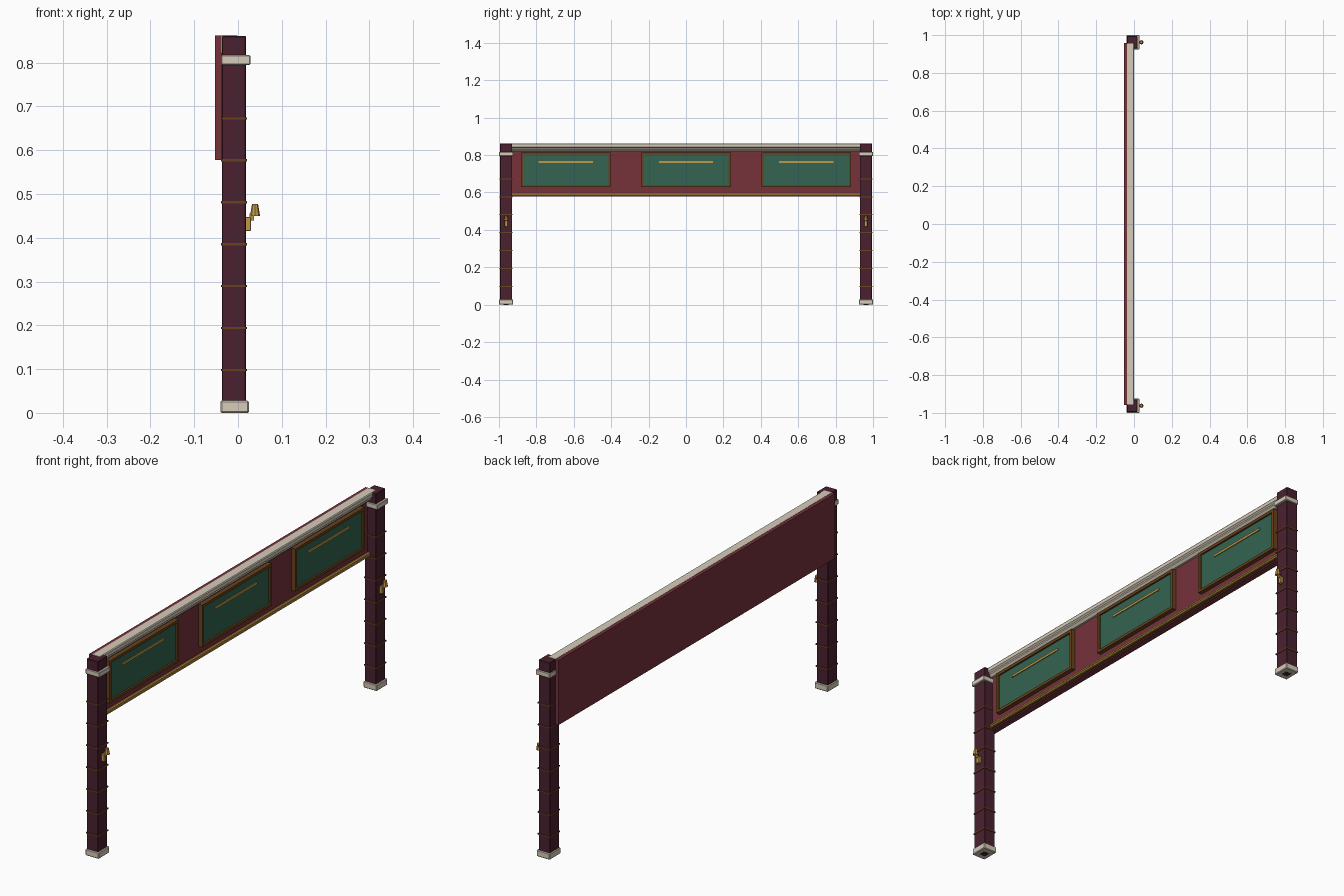
import bpy
import bmesh

cube = bpy.data.objects.get("Cube")
if cube:
    bpy.data.objects.remove(cube, do_unlink=True)


def material(name, code):
    def linear(c):
        return c / 12.92 if c <= 0.04045 else ((c + 0.055) / 1.055) ** 2.4
    rgb = [linear(int(code[i:i + 2], 16) / 255) for i in (0, 2, 4)]
    mat = bpy.data.materials.new(name)
    mat.use_nodes = True
    mat.diffuse_color = (*rgb, 1)
    bsdf = next(n for n in mat.node_tree.nodes if n.type == "BSDF_PRINCIPLED")
    bsdf.inputs["Base Color"].default_value = (*rgb, 1)
    return mat


maroon = material("dark maroon", "4a202f")
red = material("panel red", "76323b")
green = material("deep green", "336350")
gold = material("gold", "c29a48")
bronze = material("bronze", "6a421c")
cream = material("cream stone", "d6ccba")


def finish(name, bm, mat, bevel=0):
    mesh = bpy.data.meshes.new(name)
    bmesh.ops.recalc_face_normals(bm, faces=bm.faces)
    bm.to_mesh(mesh)
    bm.free()
    mesh.materials.append(mat)
    obj = bpy.data.objects.new(name, mesh)
    bpy.context.collection.objects.link(obj)
    if bevel:
        mod = obj.modifiers.new("bevel", "BEVEL")
        mod.width = bevel
        mod.segments = 1
    return obj


def box(name, x, y, z, mat, bevel=0):
    """Box from (low, high) ranges on each axis."""
    bm = bmesh.new()
    bmesh.ops.create_cube(bm, size=1)
    for v in bm.verts:
        v.co = [r[0] if c < 0 else r[1] for c, r in zip(v.co, (x, y, z))]
    return finish(name, bm, mat, bevel)


def extrude_profile(name, points, half, mat):
    """Closed x-z profile swept along y."""
    bm = bmesh.new()
    face = bm.faces.new([bm.verts.new((x, -half, z)) for x, z in points])
    out = bmesh.ops.extrude_face_region(bm, geom=[face])["geom"]
    for v in out:
        if isinstance(v, bmesh.types.BMVert):
            v.co.y = half
    return finish(name, bm, mat)


def around(c, half):
    return (c - half, c + half)


# Posts with feet, bands, collars and lamps
for side, label in ((-1, "front"), (1, "back")):
    y = side * 0.962
    box(label + "_post", (-0.037, 0.018), around(y, 0.033), (0.004, 0.861), maroon, 0.002)
    box(label + "_foot", (-0.040, 0.025), around(y, 0.038), (0, 0.028), cream, 0.003)
    box(label + "_foot_socket", around(-0.008, 0.014), around(y, 0.014), (-0.0005, 0.003), maroon)
    box(label + "_collar", (-0.039, 0.028), around(y, 0.038), (0.795, 0.817), cream, 0.002)
    for i in range(7):
        z = 0.098 + i * 0.0958
        box(label + "_band", (-0.0385, 0.021), around(y, 0.0355), around(z, 0.0025), bronze)
    box(label + "_lamp_bracket", (0.017, 0.030), around(y, 0.008), (0.416, 0.447), gold, 0.001)
    box(label + "_lamp_stem", (0.026, 0.036), around(y, 0.004), (0.440, 0.455), gold)
    bm = bmesh.new()
    bmesh.ops.create_cone(bm, cap_ends=True, segments=8, radius1=0.0115, radius2=0.007, depth=0.027)
    bmesh.ops.translate(bm, verts=bm.verts, vec=(0.039, y, 0.4635))
    finish(label + "_lamp_shade", bm, gold)

# Sign board between the posts
box("back_board", (-0.052, -0.0375), (-0.957, 0.957), (0.578, 0.862), red)
box("front_board", (-0.038, -0.024), (-0.93, 0.93), (0.578, 0.85), red)

# Stepped cornice along the top
extrude_profile("cornice", [(-0.0375, 0.863), (-0.002, 0.863), (0.001, 0.859), (0.001, 0.844),
                            (-0.006, 0.838), (-0.006, 0.832), (-0.015, 0.822),
                            (-0.0375, 0.822)], 0.955, cream)

# Lower trim
box("lower_trim", (-0.026, -0.012), (-0.93, 0.93), (0.583, 0.597), bronze)
for z in (0.586, 0.5945):
    box("trim_bead", (-0.014, -0.009), (-0.93, 0.93), around(z, 0.003), gold)

# Framed green panels with a gold line
LOW, HIGH, HALF, BAR = 0.629, 0.815, 0.240, 0.012
for c in (-0.643, 0, 0.643):
    box("green_panel", (-0.025, -0.012), around(c, HALF - 0.002), (LOW + 0.002, HIGH - 0.002), green)
    for s in (-1, 1):
        box("frame_side", (-0.025, -0.004), around(c + s * (HALF - BAR / 2), BAR / 2), (LOW, HIGH), bronze)
    for z in (LOW + BAR / 2, HIGH - BAR / 2):
        box("frame_rail", (-0.025, -0.0045), around(c, HALF - BAR), around(z, BAR / 2), bronze)
    box("gold_line", (-0.0125, -0.008), around(c, 0.145), around(0.763, 0.005), gold)
